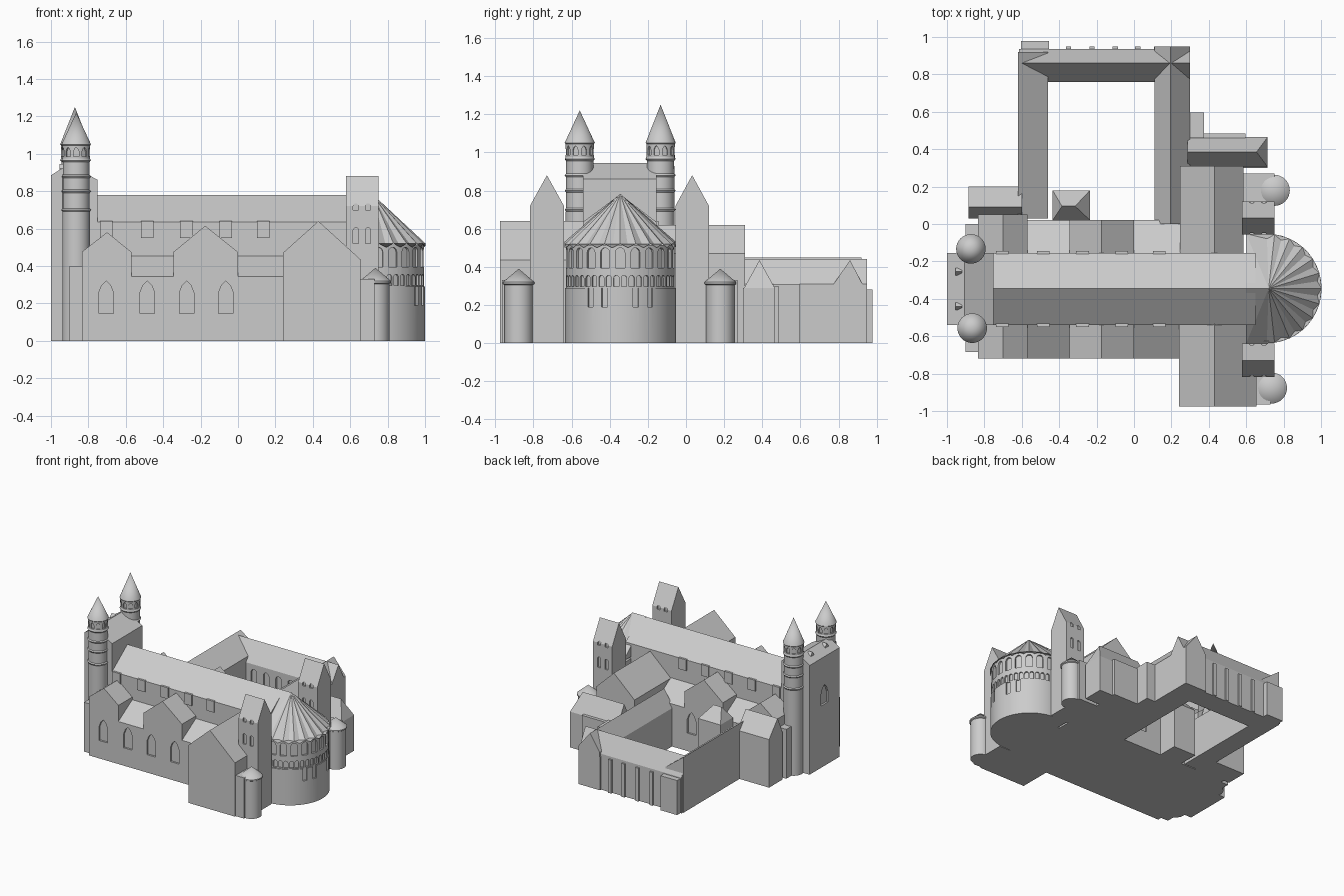
import bpy, bmesh, math
from mathutils import Vector

if "Cube" in bpy.data.objects:
    bpy.data.objects.remove(bpy.data.objects["Cube"])

CY = -0.345  # church centre line


def finish(name, bm, smooth=False):
    bmesh.ops.recalc_face_normals(bm, faces=bm.faces[:])
    me = bpy.data.meshes.new(name)
    bm.to_mesh(me)
    bm.free()
    ob = bpy.data.objects.new(name, me)
    bpy.context.collection.objects.link(ob)
    if smooth:
        smooth_angle(ob)
    return ob


def smooth_angle(ob):
    bpy.ops.object.select_all(action='DESELECT')
    ob.select_set(True)
    bpy.context.view_layer.objects.active = ob
    bpy.ops.object.shade_smooth_by_angle(angle=math.radians(25))


def add_prism(bm, bottom, shift):
    a = [bm.verts.new(p) for p in bottom]
    b = [bm.verts.new(Vector(p) + Vector(shift)) for p in bottom]
    bm.faces.new(a)
    bm.faces.new(b[::-1])
    n = len(a)
    for i in range(n):
        bm.faces.new((a[i], b[i], b[(i + 1) % n], a[(i + 1) % n]))


def prism(name, pts, axis, lo, hi):
    bm = bmesh.new()
    if axis == 'x':
        add_prism(bm, [(lo, u, z) for u, z in pts], (hi - lo, 0, 0))
    elif axis == 'y':
        add_prism(bm, [(u, lo, z) for u, z in pts], (0, hi - lo, 0))
    else:
        add_prism(bm, [(u, v, lo) for u, v in pts], (0, 0, hi - lo))
    return finish(name, bm)


def box(name, x0, x1, y0, y1, z1, z0=0):
    return prism(name, [(x0, y0), (x1, y0), (x1, y1), (x0, y1)], 'z', z0, z1)


def gable(name, axis, u0, u1, lo, hi, eave, ridge, peak=None):
    peak = (u0 + u1) / 2 if peak is None else peak
    return prism(name, [(u0, 0), (u1, 0), (u1, eave), (peak, ridge), (u0, eave)], axis, lo, hi)


def hipped(name, x0, x1, y0, y1, eave, ridge, yr, in0, in1):
    # walls plus a roof whose ridge is pulled in at each end
    bm = bmesh.new()
    c = [(x0, y0), (x1, y0), (x1, y1), (x0, y1)]
    g = [bm.verts.new((x, y, 0)) for x, y in c]
    e = [bm.verts.new((x, y, eave)) for x, y in c]
    r0, r1 = bm.verts.new((x0 + in0, yr, ridge)), bm.verts.new((x1 - in1, yr, ridge))
    bm.faces.new(g)
    for i in range(4):
        bm.faces.new((g[i], g[(i + 1) % 4], e[(i + 1) % 4], e[i]))
    for f in ((e[0], e[1], r1, r0), (e[1], e[2], r1), (e[2], e[3], r0, r1), (e[3], e[0], r0)):
        bm.faces.new(f)
    return finish(name, bm)


def lathe(name, x, y, prof, n=32):
    bm = bmesh.new()
    rings = [[bm.verts.new((x + r * math.cos(2 * math.pi * i / n),
                            y + r * math.sin(2 * math.pi * i / n), z)) for i in range(n)]
             for r, z in prof[:-1]]
    tip = bm.verts.new((x, y, prof[-1][1]))
    bm.faces.new(rings[0])
    for a, b in zip(rings, rings[1:]):
        for i in range(n):
            bm.faces.new((a[i], a[(i + 1) % n], b[(i + 1) % n], b[i]))
    for i in range(n):
        bm.faces.new((rings[-1][i], rings[-1][(i + 1) % n], tip))
    return finish(name, bm, True)


def windows(ob, specs, smooth=False):
    # recess arched windows: (x, y, facing angle, width, sill, top, depth, pointed)
    bm = bmesh.new()
    for x, y, ang, w, z0, z1, d, pointed in specs:
        nrm = Vector((math.cos(ang), math.sin(ang), 0))
        t = Vector((-nrm.y, nrm.x, 0))
        h = w / 2
        if pointed:
            prof = [(-h, z0), (h, z0), (h, z1 - w * .8), (h * .6, z1 - w * .3), (0, z1),
                    (-h * .6, z1 - w * .3), (-h, z1 - w * .8)]
        else:
            prof = [(-h, z0), (h, z0)] + [(h * math.cos(k * math.pi / 6), z1 - h + h * math.sin(k * math.pi / 6))
                                          for k in range(7)]
        base = Vector((x, y, 0)) - nrm * d
        add_prism(bm, [base + t * u + Vector((0, 0, z)) for u, z in prof], nrm * (d + .03))
    cutter = finish("window_cutter", bm)
    cutter.hide_render = True
    m = ob.modifiers.new("windows", 'BOOLEAN')
    m.operation, m.object, m.solver = 'DIFFERENCE', cutter, 'EXACT'
    bpy.context.view_layer.update()
    old = ob.data
    new = bpy.data.meshes.new_from_object(ob.evaluated_get(bpy.context.evaluated_depsgraph_get()))
    ob.modifiers.clear()
    if len(new.polygons):
        ob.data = new
    bpy.data.objects.remove(cutter)
    if smooth:
        smooth_angle(ob)


S, N, E, W = -math.pi / 2, math.pi / 2, 0, math.pi

# Nave and west front
gable("nave", 'x', -.54, -.155, -.8, .65, .635, .78, CY)
west = prism("west_front", [(-1, 0), (-.75, 0), (-.75, .86), (-.905, .945), (-1, .885)], 'y', -.54, -.155)
windows(west, [(-1, CY, W, .09, .5, .66, .015, True)])
for y in (-.44, -.255):
    prism("roof_dormer", [(y - .02, .87), (y + .02, .87), (y + .02, .92), (y, .945), (y - .02, .92)], 'x', -.955, -.92)
for x in (-.705, -.485, -.275, -.065, .135):
    for y in (-.54, -.155):
        box("clerestory_window", x - .034, x + .034, y - .01, y + .01, .64, .55)

# Round west towers
for x, y, top in ((-.872, -.133, 1.25), (-.865, -.557, 1.22)):
    prof = [(.074, 0), (.074, .69)]
    for z in (.70, .80, .88):
        prof += [(.072, z - .01), (.079, z), (.072, z + .008)]
    prof += [(.071, .955), (.079, .965), (.074, .975), (.075, 1.045), (.079, 1.05), (0, top)]
    tower = lathe("round_tower", x, y, prof)
    windows(tower, [(x + .075 * math.cos(a), y + .075 * math.sin(a), a, .028, .985, 1.035, .012, True)
                    for a in [S + k * math.pi / 5 for k in range(10)]], True)

# Aisles with cross gables and lean-to roofs
for side, wall, inner, d in (("south", -.718, -.53, S), ("north", .022, -.165, N)):
    far = wall if d == S else .05
    bays = [gable(side + "_gable_bay", 'y', -.835, -.57, far, inner, .475, .58, -.7),
            gable(side + "_gable_bay", 'y', -.345, 0, wall, inner, .475, .615, -.175)]
    leans = [prism(side + "_lean_to", [(wall, 0), (inner, 0), (inner, .46), (wall, .345)], 'x', a, b)
             for a, b in ((-.57, -.345), (0, .26))]
    for ob, xs, y in ((bays[0], [-.705], far), (leans[0], [-.485], wall), (bays[1], [-.275, -.065], wall)):
        windows(ob, [(x, y, d, .077, .145, .32, .015, True) for x in xs])
    w0 = -.685 if d == S else .0
    box(side + "_aisle_end", -.9, -.83, min(w0, inner), max(w0, inner), .4)

# Transepts
prism("south_transept", [(.24, 0), (.655, 0), (.655, .435), (.43, .64), (.24, .47)], 'y', -.975, -.53)
prism("north_transept", [(.245, 0), (.585, 0), (.585, .47), (.43, .62), (.245, .45)], 'y', -.165, .31)
box("south_turret_base", .6, .73, -.965, -.8, .33)
box("north_turret_base", .58, .75, .1, .27, .33)

# Square east towers with paired windows
for y0, y1 in ((-.818, -.64), (-.055, .12)):
    t = gable("square_tower", 'x', y0, y1, .578, .75, .72, .88)
    windows(t, [(x, y, d, .028, z0, z1, .012, False)
                for x in (.63, .695) for y, d in ((y0, S), (y1, N))
                for z0, z1 in ((.52, .605), (.70, .715 + .02))])

# Stair turrets beside the apse
for x, y in ((.75, .18), (.735, -.877)):
    lathe("stair_turret", x, y, [(.075, 0), (.075, .305), (.083, .31), (.083, .32), (0, .39)])


# Apse: round-ended drum, arcaded storeys and faceted roof
AX = .71


def apse_outline(r, n):
    return [(.6, CY - r)] + [(AX + r * math.cos(a), CY + r * math.sin(a))
                             for a in [S + math.pi * k / n for k in range(n + 1)]] + [(.6, CY + r)]


angles = [S + math.pi * (k + .5) / 11 for k in range(11)]
lower = prism("apse_drum", apse_outline(.29, 36), 'z', 0, .29)
windows(lower, [(AX + .29 * math.cos(a), CY + .29 * math.sin(a), a, .032, .19, .31, .012, False)
                for a in angles[3:8] if abs(a) > .1], True)
upper = prism("apse_arcade", apse_outline(.284, 36), 'z', .29, .515)
specs = []
for a in angles:
    c, s = AX + .284 * math.cos(a), CY + .284 * math.sin(a)
    specs.append((c, s, a, .048, .395, .5, .015, False))
    for da in (-.07, .07):
        specs.append((AX + .284 * math.cos(a + da), CY + .284 * math.sin(a + da), a + da, .028, .297, .355, .012, False))
windows(upper, specs, True)

bm = bmesh.new()
rim = []
for i, (x, y) in enumerate(apse_outline(.293, 22)):
    z = .53 if i in (0, 24) else (.50 if i % 2 else .52)   # scalloped eave
    rim.append(bm.verts.new((x, y, z)))
peak, back = bm.verts.new((.72, CY, .783)), bm.verts.new((.6, CY, .783))
for i in range(len(rim) - 1):
    bm.faces.new((rim[i], rim[i + 1], peak))
bm.faces.new((rim[0], peak, back))
bm.faces.new((rim[-1], back, peak))
bm.faces.new((rim[0], back, rim[-1]))
bm.faces.new(rim)
finish("apse_roof", bm)

# Cloister: lean-to west wing, gabled north and east wings round an open court
prism("cloister_west", [(-.62, 0), (-.46, 0), (-.46, .33), (-.62, .45)], 'y', .03, .92)
north = gable("cloister_north", 'x', .76, .935, -.615, .3, .29, .435, .86)
windows(north, [(x, .76, S, .05, .06, .25, .015, False) for x in (-.39, -.28, -.17, -.06, .05)])
gable("cloister_east", 'y', .11, .3, .0, .95, .31, .44, .195)
for x in (-.35, -.225, -.1, .02, .12):
    box("cloister_buttress", x - .014, x + .014, .92, .95, .27)
box("corner_block", -.605, -.455, .9, .978, .28)

# North-west porch and small court chapel
gable("porch", 'x', .03, .2, -.885, -.6, .39, .52, .09)
hipped("court_chapel", -.435, -.235, .02, .18, .38, .48, .095, .05, .08)

# North-east annex with low outbuildings
hipped("annex", .285, .715, .305, .465, .29, .435, .385, 0, .06)
box("annex_north", .29, .595, .4, .485, .3)
box("annex_east", .58, .715, .3, .44, .29)
box("annex_store", .29, .375, .46, .595, .31)
